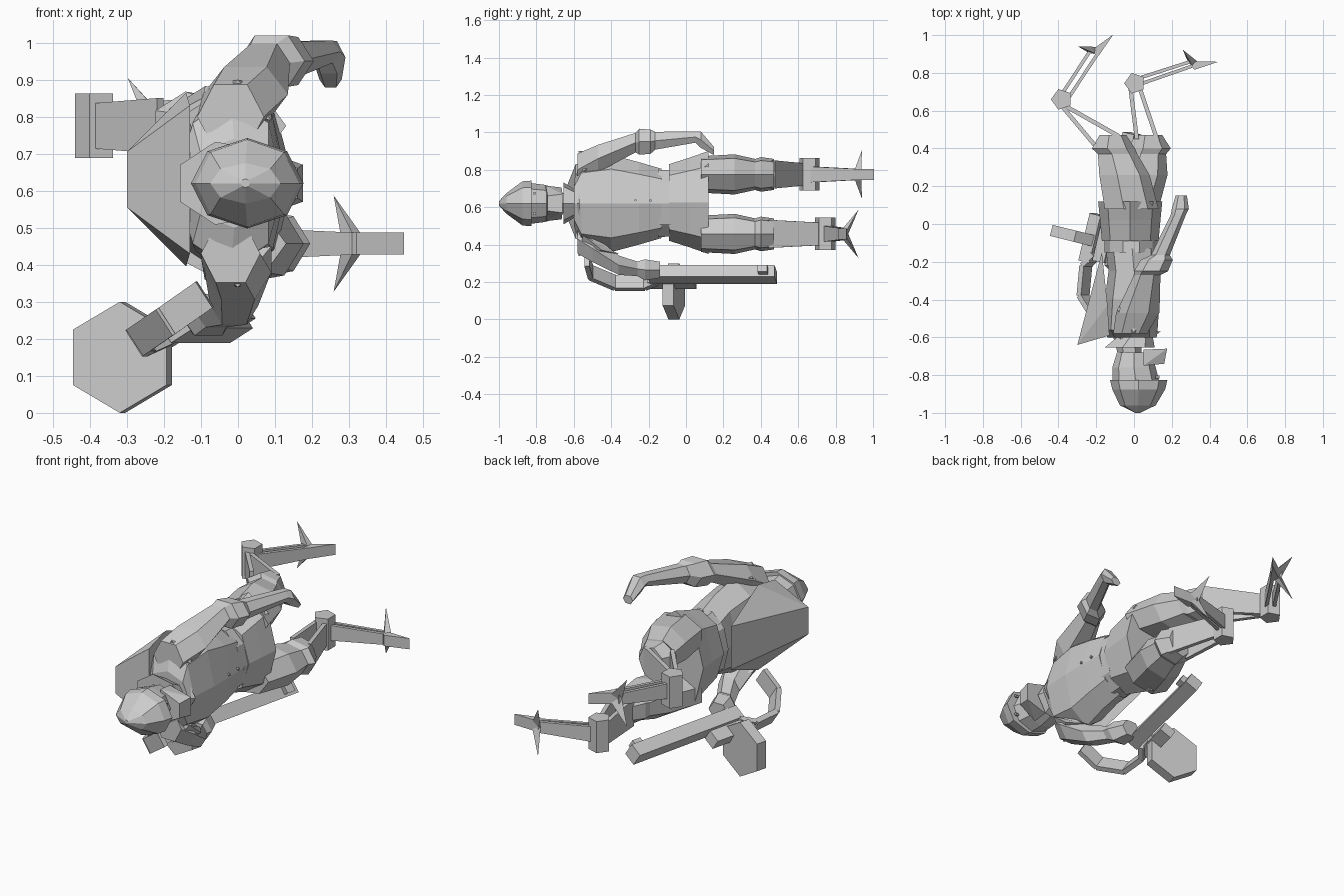
import bpy, bmesh, math
from mathutils import Vector as V

def finish(bm, name):
    bmesh.ops.recalc_face_normals(bm, faces=bm.faces)
    me = bpy.data.meshes.new(name)
    bm.to_mesh(me); bm.free()
    ob = bpy.data.objects.new(name, me)
    bpy.context.collection.objects.link(ob)
    return ob

def loft(name, rings, n=8):
    """Rings (x, y, z, half_x, half_z) lying across the y axis."""
    bm = bmesh.new()
    loops = []
    for x, y, z, a, b in rings:
        loops.append([bm.verts.new((x + a * math.cos(2 * math.pi * i / n), y,
                                    z + b * math.sin(2 * math.pi * i / n))) for i in range(n)])
    for p, q in zip(loops, loops[1:]):
        for i in range(n):
            j = (i + 1) % n
            bm.faces.new((p[i], p[j], q[j], q[i]))
    bm.faces.new(loops[0]); bm.faces.new(loops[-1])
    return finish(bm, name)

def hull(name, pts):
    bm = bmesh.new()
    for p in pts:
        bm.verts.new(p)
    bmesh.ops.convex_hull(bm, input=bm.verts)
    bmesh.ops.dissolve_limit(bm, angle_limit=0.02, verts=bm.verts, edges=bm.edges)
    return finish(bm, name)

def bar(name, p, q, w0, w1, t):
    """Flat bar from p to q with half-width vectors w0, w1 and half thickness t."""
    p, q, w0, w1 = V(p), V(q), V(w0), V(w1)
    s = (q - p).cross(w0).normalized() * t
    return hull(name, [c + w * i + s * j for c, w in ((p, w0), (q, w1))
                       for i in (-1, 1) for j in (-1, 1)])

def prism(name, c, axis, r, half, n, phase=0):
    c, a = V(c), V(axis).normalized()
    u = a.cross(V((0, 1, 0)) if abs(a.z) > .9 else V((0, 0, 1))).normalized()
    v = u.cross(a)
    return hull(name, [c + a * s + u * r * math.cos(phase + 2 * math.pi * i / n)
                       + v * r * math.sin(phase + 2 * math.pi * i / n)
                       for i in range(n) for s in (-half, half)])

# Head, helmet and mask
loft("helmet", [(.02, -1, .62, .012, .012), (.02, -.96, .62, .095, .055),
                (.025, -.875, .62, .14, .118), (.025, -.825, .62, .152, .122)], 8)
loft("head", [(.01, -.84, .62, .125, .11), (.0, -.76, .62, .115, .10), (.0, -.68, .62, .09, .08)], 8)
hull("face_mask", [(x, y, .62 + s * z) for s in (-1, 1) for x, y, z in
                   ((.05, -.75, .095), (.16, -.74, .04), (.05, -.665, .085), (.175, -.66, .05))])
for s in (-1, 1):
    prism("eye", (.125, -.81, .62 + s * .055), (1, 0, 0), .008, .01, 6)

# Torso, collar and coat
loft("neck", [(-.02, -.71, .62, .06, .06), (-.04, -.56, .62, .08, .07)], 6)
loft("collar", [(-.03, -.655, .62, .14, .115), (.0, -.60, .62, .10, .08), (.0, -.57, .62, .14, .12)], 7)
loft("torso", [(-.01, -.60, .62, .13, .12), (-.02, -.56, .62, .145, .23), (-.01, -.40, .62, .145, .26),
               (.0, -.25, .62, .135, .22), (-.01, -.13, .62, .14, .185)], 8)
loft("belt", [(-.015, -.15, .62, .14, .19), (-.015, -.08, .62, .14, .185)], 10)
loft("coat_skirt", [(-.02, -.09, .625, .15, .205), (-.02, .02, .625, .16, .24),
                    (-.02, .12, .625, .17, .275)], 8)
for y in (-.27, -.19):
    prism("button", (.13, y, .635), (1, 0, 0), .007, .01, 6)

# Angular pack on the back
hull("back_pack", [(x, y, .63 + s * z) for s in (-1, 1) for x, y, z in
                   ((-.30, -.64, .075), (-.13, -.59, .20), (-.14, -.43, .235), (-.17, -.15, .12))])

# Arms
loft("free_arm", [(-.02, -.58, .80, .09, .10), (.02, -.47, .86, .115, .085), (.07, -.27, .945, .07, .06),
                  (.09, -.25, .95, .09, .08), (.12, -.19, .95, .085, .075), (.14, -.165, .955, .05, .055),
                  (.235, .05, .975, .04, .035), (.245, .08, .96, .045, .05), (.25, .15, .90, .03, .025)], 6)
loft("gun_arm", [(-.02, -.58, .43, .08, .09), (.0, -.50, .38, .09, .085), (-.01, -.36, .29, .065, .06),
                 (-.06, -.26, .27, .055, .045), (-.08, -.22, .265, .075, .065), (-.10, -.14, .265, .06, .05)], 6)
for s in (-1, 1):
    hull("shoulder_pad", [(x, y, .62 + s * z) for x, y, z in
                          ((-.10, -.56, .2), (.09, -.55, .17), (0, -.575, .28), (-.09, -.45, .26),
                           (.09, -.45, .25), (.02, -.36, .27))])

def leg(name, z, knee_x, ankle, hub, shins, metas):
    """Thigh, strut shin, ankle hub, strut foot and three toes."""
    k = knee_x
    loft(name + "_thigh", [(-.02, .08, z, .15, .10), (k * .5, .26, z, .14, .11), (k * .8, .37, z, .11, .085),
                           (k, .40, z, .12, .095), (k, .47, z, .075, .085)], 7)
    for p, q in shins:
        bar(name + "_shin_strut", (*p, z), (*q, z), (0, 0, .075), (0, 0, .06), .011)
    prism(name + "_ankle", (*ankle, z), (0, 0, 1), .057, .087, 5, 0)
    for p, q in metas:
        bar(name + "_foot_strut", (*p, z), (*q, z), (0, 0, .042), (0, 0, .03), .009)
    # d runs along the foot, s across it
    h = V((*hub, z))
    d = (h - V((*ankle, z))).normalized()
    s = V((-d.y, d.x, 0))
    u = V((0, 0, .03))
    hull(name + "_front_toe", [h + o + e for e in (u, -u) for o in
                               (s * .025 - d * .02, -s * .03, d * .135 - s * .03)])
    for sg in (-1, 1):
        hull(name + "_side_toe", [h - s * .025 + u * sg * .3, h + d * .04 - s * .01, h + s * .03 - d * .02,
                                  h + s * .09 - d * .025 + V((0, 0, sg * .13))])

leg("upper_leg", .775, -.115, (-.383, .66), (-.21, .91),
    [((-.21, .42), (-.395, .64)), ((-.08, .465), (-.355, .62))],
    [((-.38, .69), (-.23, .92)), ((-.345, .67), (-.19, .905))])
leg("lower_leg", .457, .075, (.005, .745), (.31, .845),
    [((.015, .45), (-.02, .73)), ((.125, .44), (.03, .72))],
    [((.035, .775), (.30, .86)), ((.045, .745), (.305, .835))])

# Gun: rolled about its length
side = V((-.54, 0, .84))
fwd = V((.24, .97, 0))
bar("gun_barrel", (-.17, -.20, .24), (-.01, .48, .24), side * .037, side * .037, .037)
bar("gun_receiver", (-.25, -.20, .205), (-.19, .05, .205), side * .03, side * .03, .035)
bar("front_sight", (-.005, .39, .255), (.007, .44, .255), side * .022, side * .022, .035)
prism("drum_magazine", (-.312, -.065, .15), fwd, .15, .03, 6, math.pi / 6)

# Bent strap stock
path = [(-.20, -.16, .22), (-.255, -.22, .195), (-.27, -.38, .195), (-.19, -.51, .25), (-.09, -.53, .32)]
for p, q in zip(path, path[1:]):
    bar("gun_stock", p, q, side * .042, side * .042, .014)
